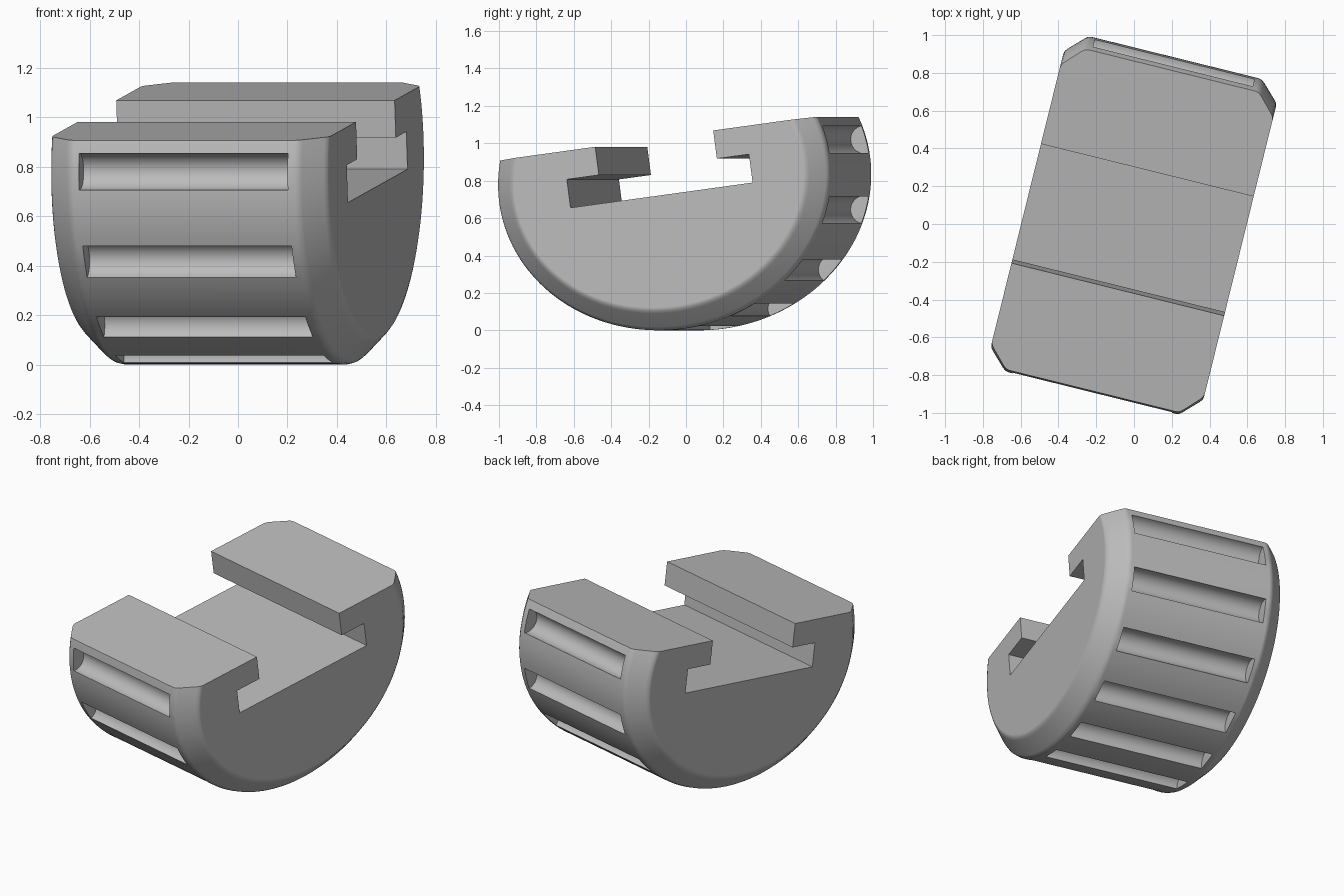
import bpy, bmesh, math
from mathutils import Matrix

if "Cube" in bpy.data.objects:
    bpy.data.objects.remove(bpy.data.objects["Cube"])

POSE = Matrix.Rotation(math.radians(-13.9), 4, 'Z') @ Matrix.Rotation(math.radians(7.65), 4, 'X')
CV, CW = 0.1, 0.8          # centre of the oval section
RA, RB = 0.917, 0.804      # oval half width and half height
SEG = 144

grey = bpy.data.materials.new("plain grey")
grey.diffuse_color = (0.5, 0.5, 0.5, 1)
grey.use_nodes = True
grey.node_tree.nodes["Principled BSDF"].inputs["Base Color"].default_value = grey.diffuse_color


def loft(name, rings):
    """Skin a list of equal-length rings and cap both ends."""
    bm = bmesh.new()
    vs = [[bm.verts.new(p) for p in r] for r in rings]
    n = len(rings[0])
    for a, b in zip(vs, vs[1:]):
        for i in range(n):
            j = (i + 1) % n
            bm.faces.new((a[i], a[j], b[j], b[i]))
    bm.faces.new(vs[0][::-1])
    bm.faces.new(vs[-1])
    bmesh.ops.recalc_face_normals(bm, faces=bm.faces)
    me = bpy.data.meshes.new(name)
    bm.to_mesh(me)
    bm.free()
    me.materials.append(grey)
    ob = bpy.data.objects.new(name, me)
    bpy.context.collection.objects.link(ob)
    ob.matrix_world = POSE
    return ob


def oval(u, inset):
    return [(u, CV + (RA - inset) * math.cos(2 * math.pi * i / SEG),
             CW + (RB - inset) * math.sin(2 * math.pi * i / SEG)) for i in range(SEG)]


# Oval barrel with softened chamfers at both ends
edge = [(0.455, 0), (0.475, 0.005), (0.49, 0.017), (0.563, 0.09), (0.575, 0.105), (0.58, 0.122)]
profile = [(-u, d) for u, d in reversed(edge)] + edge
body = loft("grip_body", [oval(u, d) for u, d in profile])

# Cutter for the flat top and the T-shaped slot
half = [(0.328, 1.02), (0.328, 0.868), (0.506, 0.868), (0.506, 0.715)]
right = [(0.105 + v, w) for v, w in half]
left = [(0.105 - v, w) for v, w in half]
outline = [(-2, 2), (-2, 1.02)] + left + right[::-1] + [(2, 1.02), (2, 2)]
cutters = [loft("slot_cutter", [[(u, v, w) for v, w in outline] for u in (-1, 1)])]

# Cutters for the nine finger grooves around the barrel
for k in range(9):
    t = math.radians(6 - 24 * k)
    c, s = math.cos(t), math.sin(t)
    r = 1 / math.hypot(c / RA, s / RB) - 0.008
    ring = [(CV + r * c + 0.075 * math.cos(2 * math.pi * i / 32),
             CW + r * s + 0.075 * math.sin(2 * math.pi * i / 32)) for i in range(32)]
    cutters.append(loft("groove_cutter", [[(u, v, w) for v, w in ring] for u in (-0.435, 0.435)]))

bpy.context.view_layer.objects.active = body
body.select_set(True)
for cut in cutters:
    mod = body.modifiers.new("cut", 'BOOLEAN')
    mod.operation = 'DIFFERENCE'
    mod.solver = 'EXACT'
    mod.object = cut
    bpy.ops.object.modifier_apply(modifier=mod.name)
    bpy.data.objects.remove(cut)

# Smooth curves, crisp cut edges, flat end faces
bpy.ops.object.shade_smooth_by_angle(angle=math.radians(30))
wn = body.modifiers.new("flat_faces", 'WEIGHTED_NORMAL')
wn.keep_sharp = True
